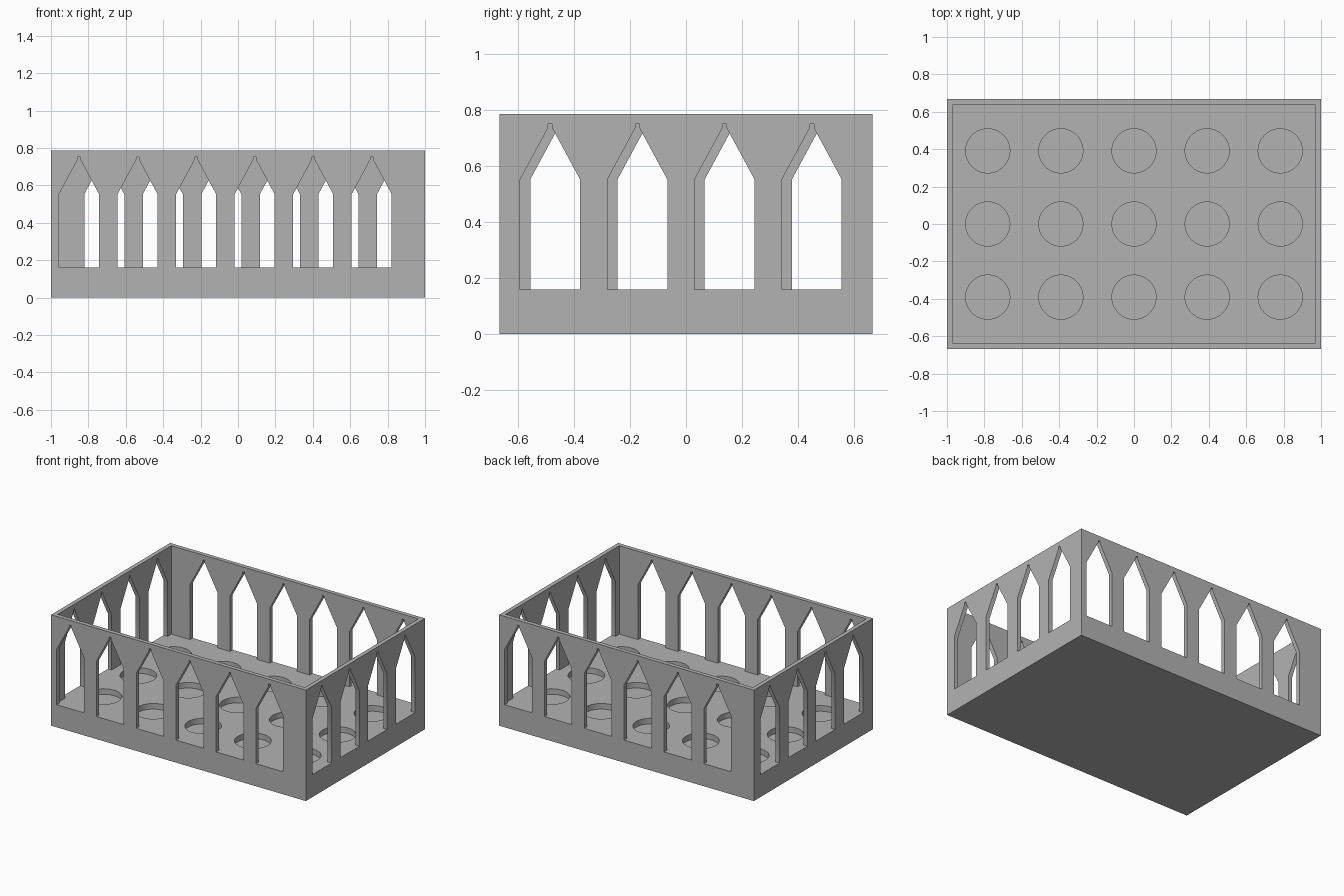
import bpy
import bmesh
from mathutils import Matrix, Vector

default_cube = bpy.data.objects.get("Cube")
if default_cube:
    bpy.data.objects.remove(default_cube, do_unlink=True)

# Main sizes
HX, HY, HEIGHT = 1.0, 0.667, 0.787
WALL, FLOOR = 0.03, 0.16
RECESS_RADIUS, RECESS_DEPTH, PITCH = 0.118, 0.04, 0.391

grey = bpy.data.materials.new("plain grey")
grey.use_nodes = True
grey.diffuse_color = (0.45, 0.45, 0.45, 1)
grey.node_tree.nodes["Principled BSDF"].inputs["Base Color"].default_value = grey.diffuse_color


def make_object(name, bm):
    bmesh.ops.recalc_face_normals(bm, faces=bm.faces)
    mesh = bpy.data.meshes.new(name)
    bm.to_mesh(mesh)
    bm.free()
    mesh.materials.append(grey)
    obj = bpy.data.objects.new(name, mesh)
    bpy.context.collection.objects.link(obj)
    return obj


def add_box(bm, hx, hy, z0, z1):
    matrix = Matrix.Translation((0, 0, (z0 + z1) / 2)) @ Matrix.Diagonal((2 * hx, 2 * hy, z1 - z0, 1))
    bmesh.ops.create_cube(bm, size=1, matrix=matrix)


def add_window(bm, centre, distance, turn):
    """Pointed window with a tiny notch at its tip, through the wall at -y turned about z."""
    half = [(0.107, FLOOR), (0.107, 0.553), (0.007, 0.738), (0.007, 0.752)]
    outline = half + [(-u, z) for u, z in reversed(half)]
    rotation = Matrix.Rotation(turn, 4, 'Z')
    verts = [bm.verts.new(rotation @ Vector((centre + u, -distance - 0.02, z))) for u, z in outline]
    face = bm.faces.new(verts)
    result = bmesh.ops.extrude_face_region(bm, geom=[face])
    moved = [v for v in result["geom"] if isinstance(v, bmesh.types.BMVert)]
    bmesh.ops.translate(bm, verts=moved, vec=rotation @ Vector((0, WALL + 0.03, 0)))


def cut(target, cutter):
    cutter.hide_render = True
    modifier = target.modifiers.new("cut", 'BOOLEAN')
    modifier.operation = 'DIFFERENCE'
    modifier.solver = 'EXACT'
    modifier.object = cutter
    bpy.context.view_layer.objects.active = target
    bpy.ops.object.modifier_apply(modifier=modifier.name)
    bpy.data.objects.remove(cutter, do_unlink=True)


# Outer block
bm = bmesh.new()
add_box(bm, HX, HY, 0, HEIGHT)
tray = make_object("arcaded_tray", bm)

# Open inside above the thick floor
bm = bmesh.new()
add_box(bm, HX - WALL, HY - WALL, FLOOR, HEIGHT + 0.1)
cut(tray, make_object("inside_cutter", bm))

# Window rows, the same on opposite walls after a half turn
bm = bmesh.new()
quarter = 1.5707963
for half_turn in (0, 2 * quarter):
    for i in range(6):
        add_window(bm, -0.85 + 0.313 * i, HY, half_turn)
    for i in range(4):
        add_window(bm, -0.486 + 0.312 * i, HX, half_turn + quarter)
cut(tray, make_object("window_cutter", bm))

# Round recesses in the floor
bm = bmesh.new()
for i in range(-2, 3):
    for j in range(-1, 2):
        centre = Matrix.Translation((i * PITCH, j * PITCH, FLOOR))
        bmesh.ops.create_cone(bm, cap_ends=True, segments=64, radius1=RECESS_RADIUS,
                              radius2=RECESS_RADIUS, depth=2 * RECESS_DEPTH, matrix=centre)
cut(tray, make_object("recess_cutter", bm))

# Smooth recess walls, crisp edges elsewhere
bpy.ops.object.select_all(action='DESELECT')
tray.select_set(True)
bpy.context.view_layer.objects.active = tray
bpy.ops.object.shade_smooth_by_angle()
